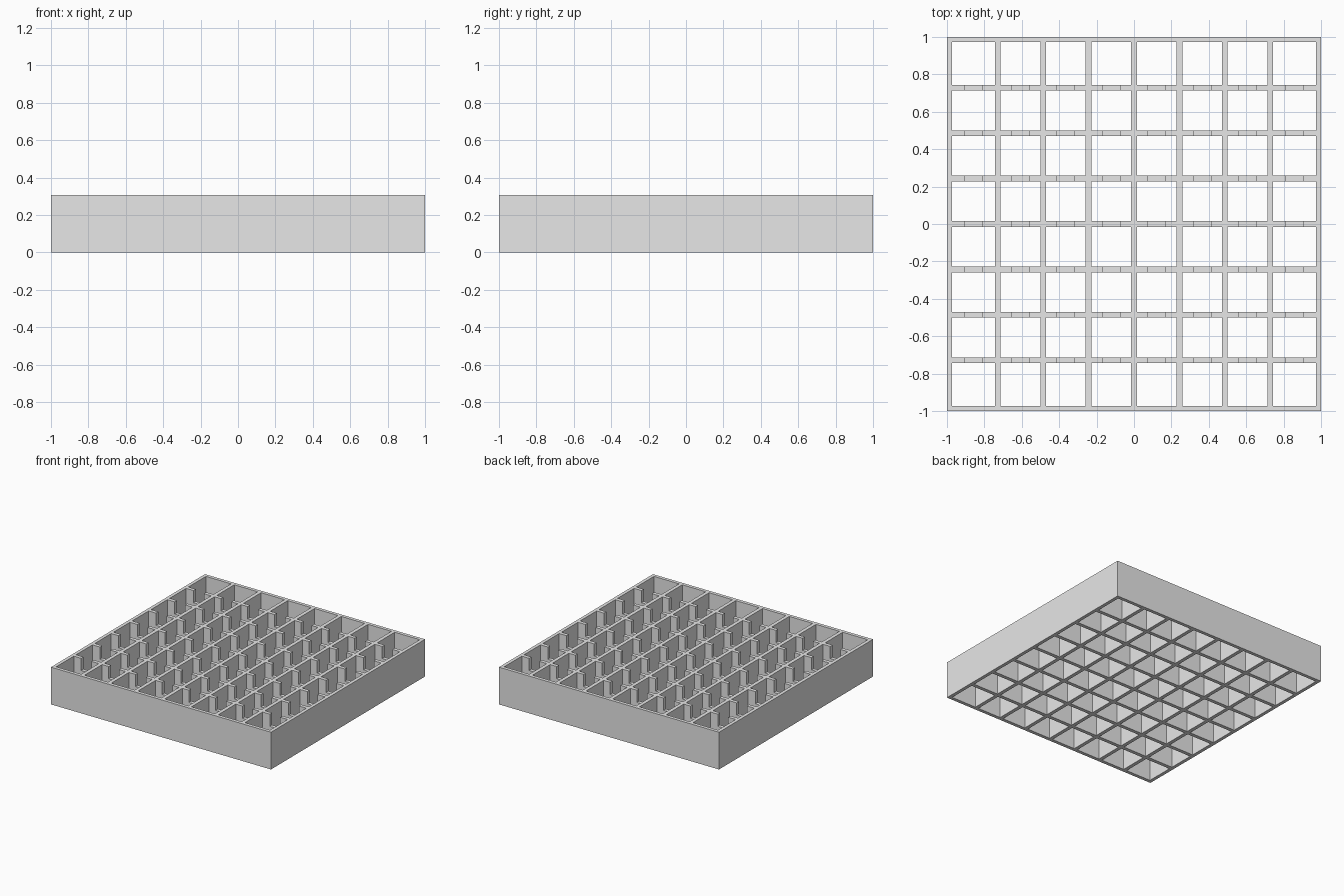
import bpy
import bmesh

cube = bpy.data.objects.get("Cube")
if cube:
    bpy.data.objects.remove(cube, do_unlink=True)

HEIGHT = 0.306
INNER = 0.972      # inside face of the outer frame
PITCH = 0.243      # divider spacing
HALF = 0.015       # half divider thickness
NOTCH = 0.047      # half notch width
SILL = 0.206       # height of the notch floor

grey = bpy.data.materials.new("light_grey")
grey.use_nodes = True
grey.diffuse_color = (0.8, 0.8, 0.8, 1)
grey.node_tree.nodes["Principled BSDF"].inputs["Base Color"].default_value = (0.8, 0.8, 0.8, 1)


def make_object(name, bm):
    bmesh.ops.recalc_face_normals(bm, faces=bm.faces[:])
    mesh = bpy.data.meshes.new(name)
    bm.to_mesh(mesh)
    bm.free()
    mesh.materials.append(grey)
    obj = bpy.data.objects.new(name, mesh)
    bpy.context.collection.objects.link(obj)
    return obj


def extrude_profile(bm, points, offset):
    face = bm.faces.new([bm.verts.new(p) for p in points])
    result = bmesh.ops.extrude_face_region(bm, geom=[face], use_keep_orig=True)
    moved = [g for g in result["geom"] if isinstance(g, bmesh.types.BMVert)]
    bmesh.ops.translate(bm, verts=moved, vec=offset)


# Outer frame: a square ring raised to full height
bm = bmesh.new()
signs = [(-1, -1), (1, -1), (1, 1), (-1, 1)]
rings = [[[bm.verts.new((x * r, y * r, z)) for x, y in signs]
          for r in (1, INNER)] for z in (0, HEIGHT)]
(low_out, low_in), (top_out, top_in) = rings
for a, b in ((low_out, top_out), (top_out, top_in), (top_in, low_in), (low_in, low_out)):
    for i in range(4):
        j = (i + 1) % 4
        bm.faces.new((a[i], a[j], b[j], b[i]))
make_object("outer_frame", bm)

positions = [i * PITCH for i in range(-3, 4)]

# Full-height dividers running front to back
for n, x in enumerate(positions, 1):
    bm = bmesh.new()
    a, b = x - HALF, x + HALF
    profile = [(a, -INNER, 0), (b, -INNER, 0), (b, -INNER, HEIGHT), (a, -INNER, HEIGHT)]
    extrude_profile(bm, profile, (0, 2 * INNER, 0))
    make_object(f"long_divider_{n}", bm)

# Cross dividers, each cell-wide panel notched at the top
starts = [-INNER] + [x + HALF for x in positions]
ends = [x - HALF for x in positions] + [INNER]
for n, y in enumerate(positions, 1):
    bm = bmesh.new()
    for a, b in zip(starts, ends):
        mid = (a + b) / 2
        outline = [(a, 0), (b, 0), (b, HEIGHT), (mid + NOTCH, HEIGHT), (mid + NOTCH, SILL),
                   (mid - NOTCH, SILL), (mid - NOTCH, HEIGHT), (a, HEIGHT)]
        extrude_profile(bm, [(x, y - HALF, z) for x, z in outline], (0, 2 * HALF, 0))
    make_object(f"notched_divider_{n}", bm)
